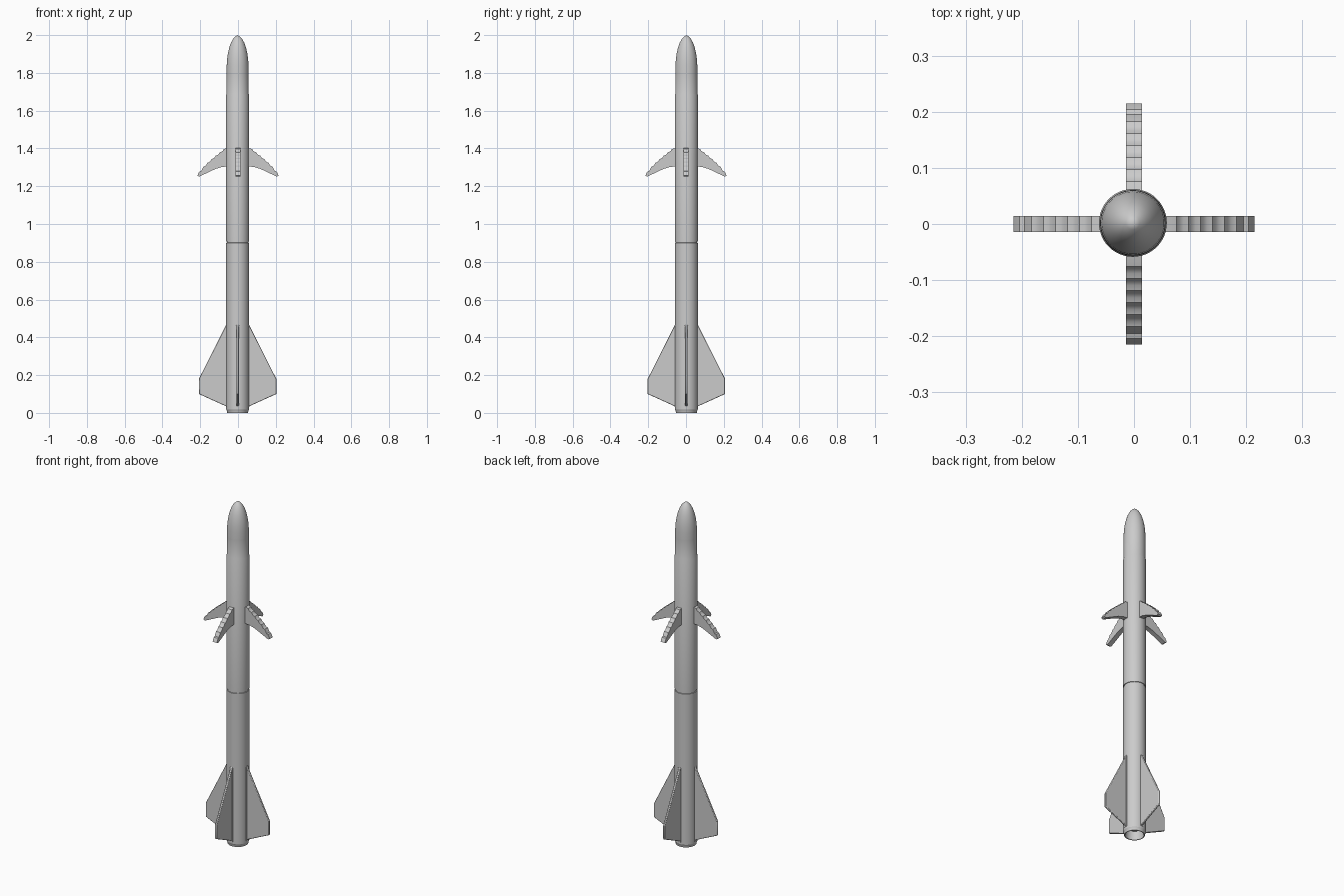
import bpy, bmesh, math
from mathutils import Matrix, Vector

old = bpy.data.objects.get("Cube")
if old:
    bpy.data.objects.remove(old, do_unlink=True)

grey = bpy.data.materials.new("light_grey")
grey.use_nodes = True
grey.diffuse_color = (0.6, 0.6, 0.6, 1)
grey.node_tree.nodes["Principled BSDF"].inputs["Base Color"].default_value = (0.6, 0.6, 0.6, 1)

OFFSET = Vector((-0.002, 0.002, 0))


def finish(bm, name, angle):
    bmesh.ops.recalc_face_normals(bm, faces=bm.faces)
    mesh = bpy.data.meshes.new(name)
    bm.to_mesh(mesh)
    bm.free()
    obj = bpy.data.objects.new(name, mesh)
    bpy.context.collection.objects.link(obj)
    mesh.materials.append(grey)
    bpy.ops.object.select_all(action='DESELECT')
    obj.select_set(True)
    bpy.context.view_layer.objects.active = obj
    bpy.ops.object.shade_smooth_by_angle(angle=math.radians(angle))
    return obj


def lathe(name, profile, steps=48):
    """Spin a (radius, height) profile around the vertical axis."""
    bm = bmesh.new()
    verts = [bm.verts.new((r, 0, z)) for r, z in profile]
    edges = [bm.edges.new(pair) for pair in zip(verts, verts[1:])]
    bmesh.ops.spin(bm, geom=verts + edges, axis=(0, 0, 1), cent=(0, 0, 0),
                   steps=steps, angle=math.tau)
    bmesh.ops.remove_doubles(bm, verts=bm.verts, dist=0.0001)
    obj = finish(bm, name, 30)
    obj.location = OFFSET
    return obj


def plate(name, outline, thickness, turn, bevel):
    """Extrude an (outward, height) outline and turn it around the axis."""
    bm = bmesh.new()
    face = bm.faces.new([bm.verts.new((x, -thickness / 2, z)) for x, z in outline])
    ext = bmesh.ops.extrude_face_region(bm, geom=[face])
    moved = [v for v in ext["geom"] if isinstance(v, bmesh.types.BMVert)]
    bmesh.ops.translate(bm, verts=moved, vec=(0, thickness, 0))
    bmesh.ops.transform(bm, matrix=Matrix.Rotation(turn, 4, 'Z'), verts=bm.verts)
    obj = finish(bm, name, 35)
    if bevel:
        mod = obj.modifiers.new("soft_edges", 'BEVEL')
        mod.width = bevel
        mod.segments = 2
    return obj


# Body tube with a hollow nozzle, panel grooves and a pointed nose
R = 0.0605
lathe("body", [
    (0, 0.05), (0.046, 0.05), (0.05, 0.0), (0.055, 0.0), (0.057, 0.012), (R, 0.018),
    (R, 0.90), (R - 0.003, 0.901), (R - 0.003, 0.907), (R, 0.908),
    (R, 1.685), (R - 0.002, 1.69), (R - 0.002, 1.80)])
lathe("nose", [
    (R - 0.002, 1.80), (0.0578, 1.84), (0.0555, 1.875), (0.051, 1.905), (0.0445, 1.933),
    (0.036, 1.958), (0.025, 1.979), (0.012, 1.993), (0, 2.0)])

# Stepped leading edge of the forward fins
forward = [(0.05, 1.305), (0.085, 1.302), (0.12, 1.291), (0.205, 1.251), (0.215, 1.256)]
count = 7
for i in range(count):
    t = i / count
    x = 0.21 - 0.15 * t
    z = 1.268 + 0.135 * t ** 0.85
    forward += [(x, z), (x - 0.006, z + 0.010), (x - 0.015, z + 0.013)]
forward += [(0.05, 1.403)]

tail = [(0.05, 0.03), (0.205, 0.10), (0.205, 0.18), (0.056, 0.475), (0.05, 0.475)]

for i, side in enumerate(("left", "back", "right", "front")):
    turn = i * math.pi / 2
    plate("forward_fin_" + side, forward, 0.028, turn, 0)
    fin = plate("tail_fin_" + side, tail, 0.012, turn, 0.003)
    fin.location = OFFSET
    # Low root fairing at the top of each tail fin
    root = plate("fin_root_" + side, [(0.05, 0.03), (0.0625, 0.03), (0.0625, 0.46), (0.05, 0.475)],
                 0.018, turn, 0)
    root.location = OFFSET
